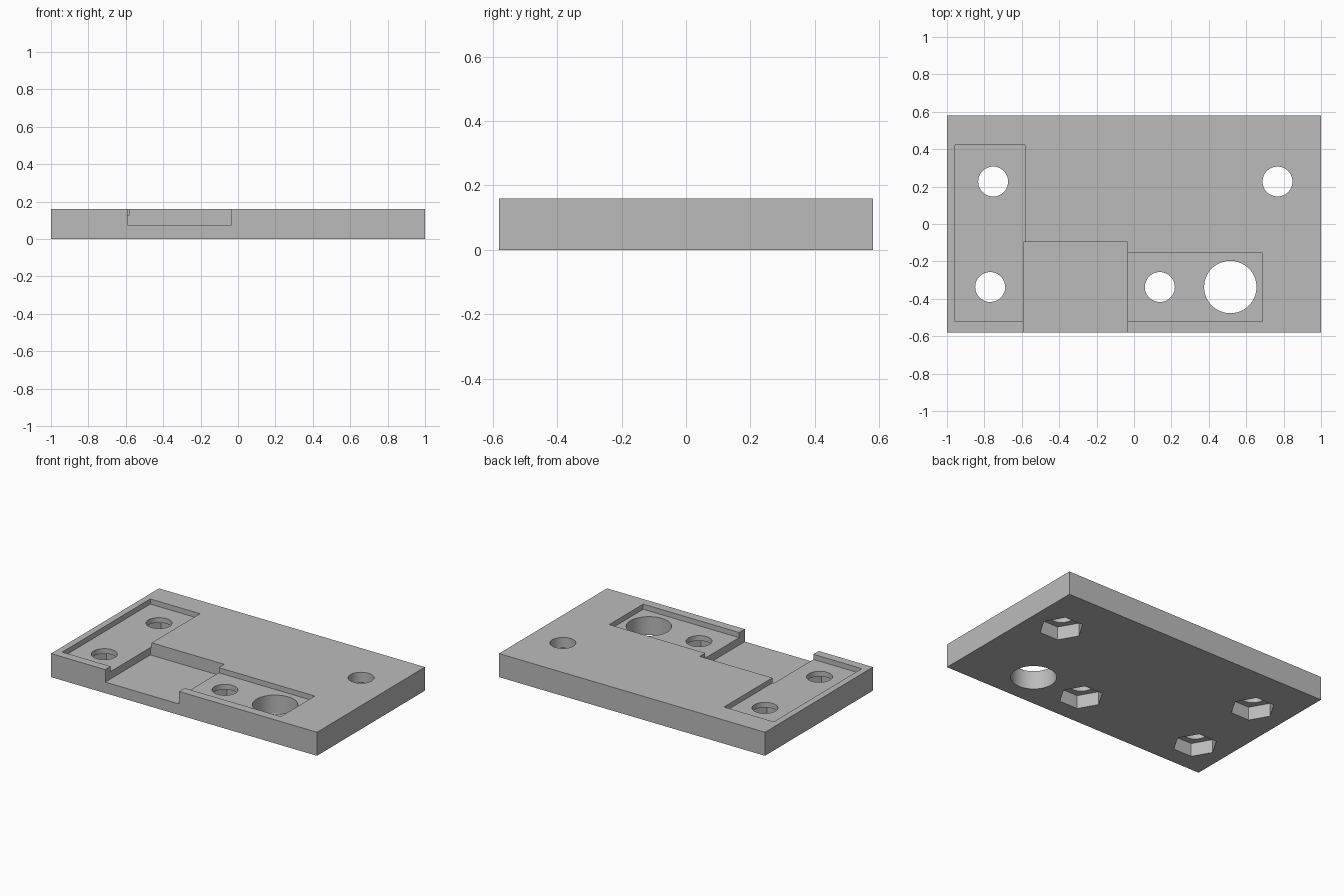
import bpy
from math import radians

if "Cube" in bpy.data.objects:
    bpy.data.objects.remove(bpy.data.objects["Cube"], do_unlink=True)

HEIGHT = 0.16
POCKET_FLOOR = 0.125
CHANNEL_FLOOR = 0.075
NUT_DEPTH = 0.09
OVER = 0.1  # how far cutters reach past the plate


def box(name, x0, x1, y0, y1, z0, z1):
    bpy.ops.mesh.primitive_cube_add(
        size=1, location=((x0 + x1) / 2, (y0 + y1) / 2, (z0 + z1) / 2))
    ob = bpy.context.object
    ob.name = name
    ob.scale = (x1 - x0, y1 - y0, z1 - z0)
    bpy.ops.object.transform_apply(location=True, rotation=False, scale=True)
    return ob


def prism(name, x, y, radius, sides, z0, z1, turn=0):
    bpy.ops.mesh.primitive_cylinder_add(
        vertices=sides, radius=radius, depth=z1 - z0,
        location=(x, y, (z0 + z1) / 2), rotation=(0, 0, radians(turn)))
    ob = bpy.context.object
    ob.name = name
    return ob


def cut(target, cutter):
    cutter.hide_render = True
    mod = target.modifiers.new(cutter.name, 'BOOLEAN')
    mod.operation = 'DIFFERENCE'
    mod.solver = 'EXACT'
    mod.object = cutter
    bpy.context.view_layer.objects.active = target
    bpy.ops.object.modifier_apply(modifier=mod.name)
    bpy.data.objects.remove(cutter, do_unlink=True)


# Plain rectangular plate
plate = box("mounting_plate", -1, 1, -0.58, 0.58, 0, HEIGHT)

# Shallow pockets and the deep channel open to the front edge
top = HEIGHT + OVER
cut(plate, box("tall_pocket", -0.956, -0.582, -0.522, 0.423, POCKET_FLOOR, top))
cut(plate, box("long_pocket", -0.1, 0.686, -0.52, -0.155, POCKET_FLOOR, top))
cut(plate, box("channel", -0.592, -0.036, -0.58 - OVER, -0.096, CHANNEL_FLOOR, top))

# Screw holes with hexagonal nut recesses underneath (corners along x)
for x, y in ((-0.753, 0.227), (0.767, 0.227), (-0.769, -0.337), (0.138, -0.337)):
    cut(plate, prism("screw_hole", x, y, 0.08, 48, -OVER, top))
    cut(plate, prism("nut_recess", x, y, 0.1375, 6, -OVER, NUT_DEPTH, turn=30))

# Large through hole
cut(plate, prism("large_hole", 0.515, -0.337, 0.14, 64, -OVER, top))

# Single grey material
grey = bpy.data.materials.new("plain_grey")
grey.use_nodes = True
colour = (0.5, 0.5, 0.5, 1)
grey.diffuse_color = colour
grey.node_tree.nodes["Principled BSDF"].inputs["Base Color"].default_value = colour
plate.data.materials.clear()
plate.data.materials.append(grey)
for face in plate.data.polygons:
    face.material_index = 0

# Smooth hole walls, crisp edges elsewhere
bpy.ops.object.select_all(action='DESELECT')
plate.select_set(True)
bpy.context.view_layer.objects.active = plate
bpy.ops.object.shade_smooth_by_angle(angle=radians(30))
